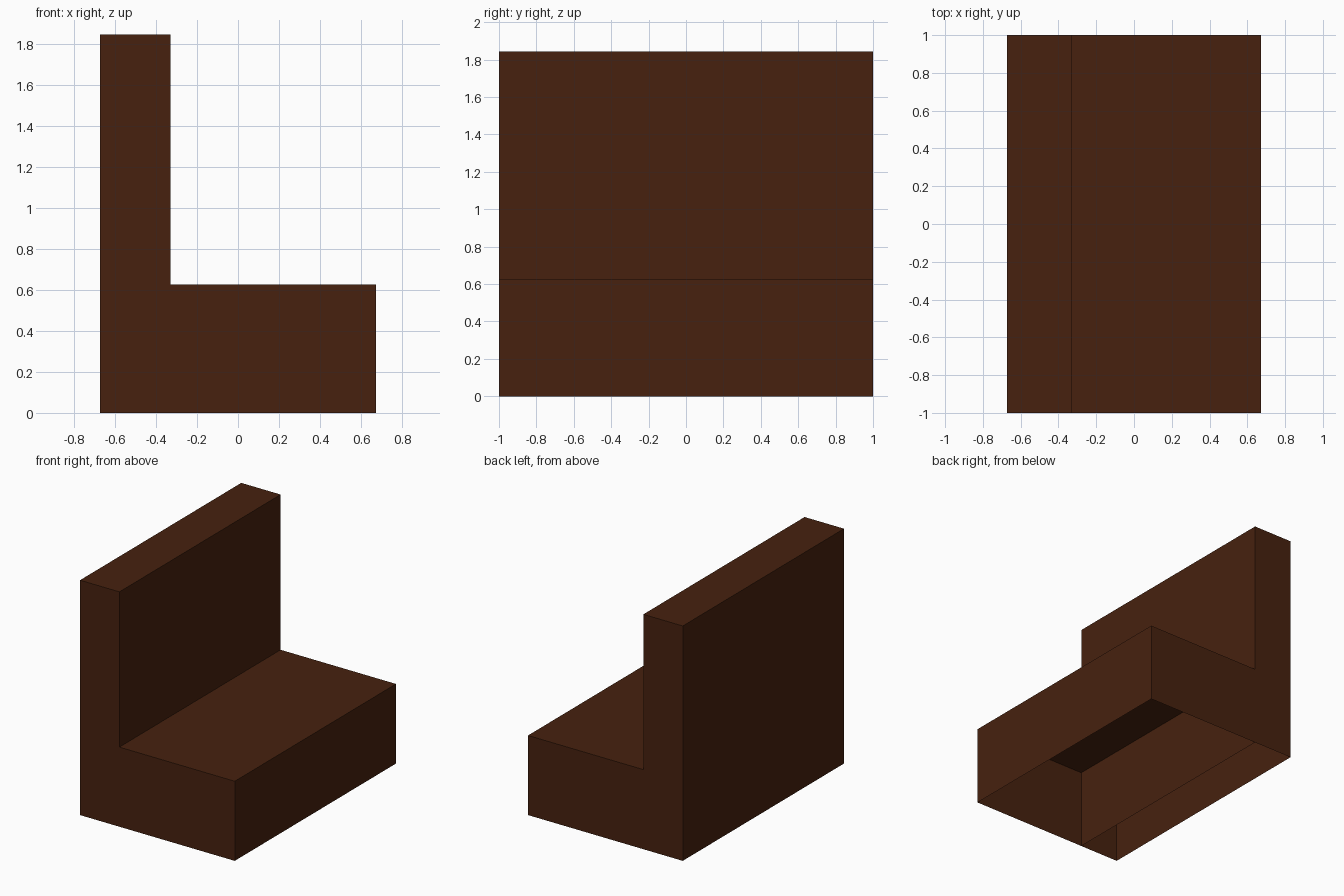
import bpy, bmesh
from mathutils import Matrix, Vector

if "Cube" in bpy.data.objects:
    bpy.data.objects.remove(bpy.data.objects["Cube"])

brown = bpy.data.materials.new("dark brown")
brown.diffuse_color = (0.063, 0.0155, 0.0046, 1)
brown.use_nodes = True
brown.node_tree.nodes["Principled BSDF"].inputs["Base Color"].default_value = brown.diffuse_color

HALF_X, SPLIT_X, SEAT_Z, TOP_Z = 0.672, -0.33, 0.625, 1.844


def shell(name, x0, x1, height, open_sides):
    """Box shell standing on z = 0, 2 units deep, without the faces pointing along open_sides."""
    bm = bmesh.new()
    bmesh.ops.create_cube(bm, size=1, matrix=Matrix.Translation(((x0 + x1) / 2, 0, height / 2))
                          @ Matrix.Diagonal((x1 - x0, 2, height, 1)))
    bm.normal_update()
    gone = [f for f in bm.faces if any(f.normal.dot(Vector(d)) > 0.9 for d in open_sides)]
    bmesh.ops.delete(bm, geom=gone, context='FACES')
    mesh = bpy.data.meshes.new(name)
    bm.to_mesh(mesh)
    bm.free()
    mesh.materials.append(brown)
    bpy.context.collection.objects.link(bpy.data.objects.new(name, mesh))


DOWN, LEFT = (0, 0, -1), (-1, 0, 0)

# Tall backrest, hollow with an open underside; its front wall runs down to the floor
shell("backrest", -HALF_X, SPLIT_X, TOP_Z, [DOWN])

# Low seat, hollow with an open underside, closed off by the backrest wall
shell("seat", SPLIT_X, HALF_X, SEAT_Z, [DOWN, LEFT])
